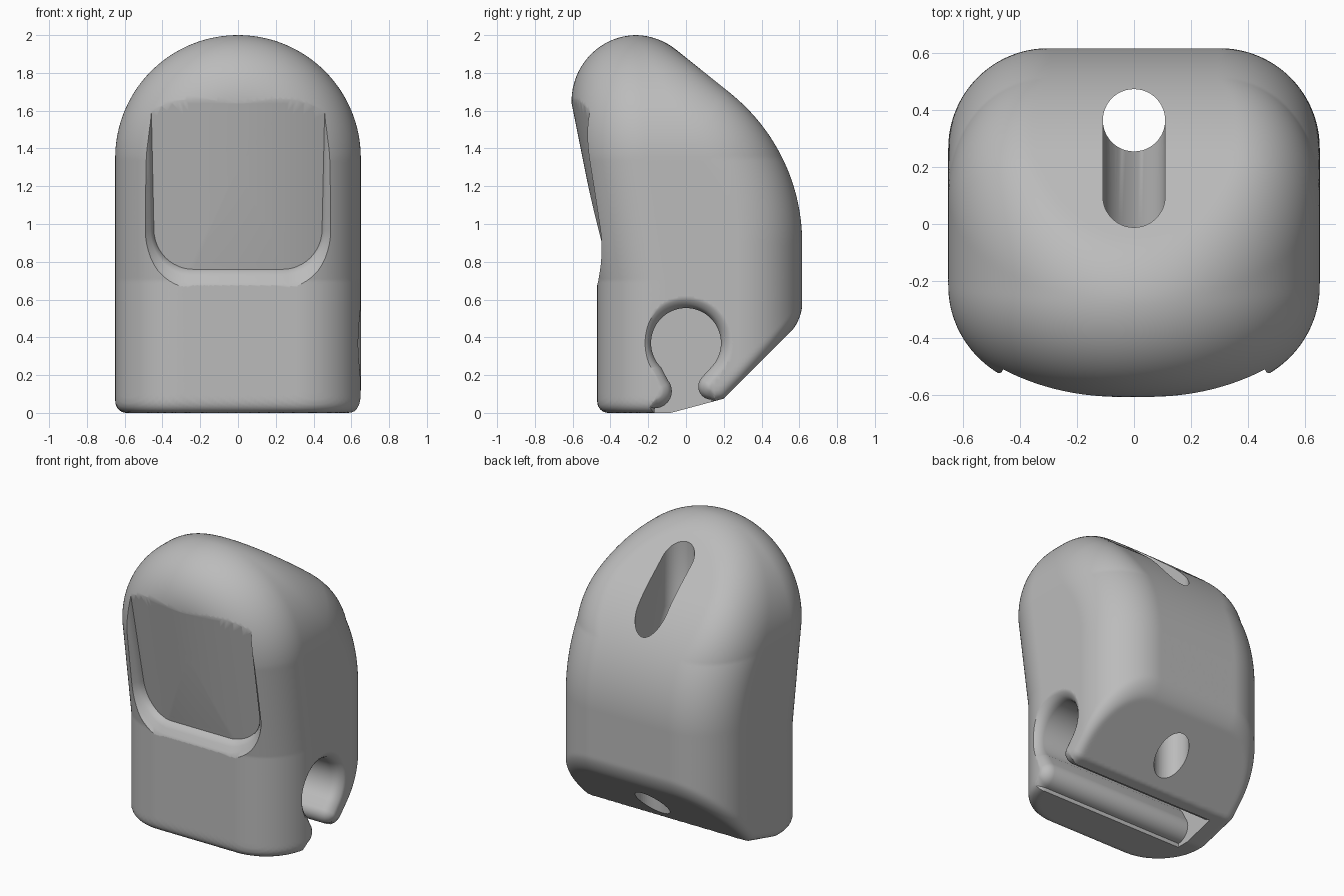
import bpy, bmesh, math
from mathutils import Vector

old = bpy.data.objects.get("Cube")
if old:
    bpy.data.objects.remove(old, do_unlink=True)

grey = bpy.data.materials.new("plain_grey")
grey.use_nodes = True
grey.diffuse_color = (0.5, 0.5, 0.5, 1)
grey.node_tree.nodes["Principled BSDF"].inputs["Base Color"].default_value = (0.5, 0.5, 0.5, 1)


def make_object(name, bm):
    bmesh.ops.recalc_face_normals(bm, faces=bm.faces[:])
    mesh = bpy.data.meshes.new(name)
    bm.to_mesh(mesh)
    bm.free()
    mesh.materials.append(grey)
    obj = bpy.data.objects.new(name, mesh)
    bpy.context.collection.objects.link(obj)
    return obj


def bridge(bm, rings):
    """Skin a list of equal closed point rings; return their vertices."""
    loops = [[bm.verts.new(p) for p in ring] for ring in rings]
    n = len(loops[0])
    for a, b in zip(loops, loops[1:]):
        for i in range(n):
            j = (i + 1) % n
            bm.faces.new((a[i], a[j], b[j], b[i]))
    return loops


def arc(cx, cy, r, start, end, steps):
    angles = [math.radians(start + (end - start) * i / steps) for i in range(steps + 1)]
    return [(cx + r * math.cos(t), cy + r * math.sin(t)) for t in angles]


def outward(points):
    """Outward normals of a counter-clockwise outline."""
    result = []
    for i, p in enumerate(points):
        q, s = points[i - 1], points[(i + 1) % len(points)]
        t = (Vector(s) - Vector(q)).normalized()
        result.append((t.y, -t.x))
    return result


# Body shape: arch, front and back profiles joined by round fillets
def fillet(a, b, r, c=0.0):
    u, v = a + r, b + r
    if u > c * v and v > c * u:
        return math.sqrt((u * u + v * v - 2 * c * u * v) / (1 - c * c)) - r
    return max(a, b)


HALF, SPRING, BEND = 0.65, 1.35, 0.9
BACK_R, BACK_Y = 1.015, -0.4
SLOPE = (0.625, 0.78)


def body_distance(p):
    x, y, z = p
    rise = max(z - SPRING, 0)
    radial = math.hypot(x, rise)
    arch, arch_z = radial - HALF, rise / max(radial, 1e-6)
    # Rear: straight, then an arc, then a straight slope
    dy, dz = y - BACK_Y, z - BEND
    if dz <= 0:
        back, back_z = dy - BACK_R, 0
    elif dz * SLOPE[0] < dy * SLOPE[1]:
        reach = math.hypot(dy, dz)
        back, back_z = reach - BACK_R, dz / reach
    else:
        back, back_z = dy * SLOPE[0] + dz * SLOPE[1] - BACK_R, SLOPE[1]
    front = -0.47 - 0.147 * max(z - 0.7, 0) - y
    d = max(fillet(arch, back, 0.35, arch_z * back_z),
            fillet(arch, front, 0.35, -0.147 * arch_z))
    # Flat foot and slanted underside
    under = max(-z, 0.26 * (y - 0.18) - 0.966 * (z - 0.07), 0.707 * (y - z - 0.125))
    return fillet(d, under, 0.06)


bm = bmesh.new()
bmesh.ops.create_icosphere(bm, subdivisions=7, radius=1)
core = Vector((0, -0.05, 0.9))
for v in bm.verts:
    ray = v.co.normalized()
    low, high = 0.0, 1.6
    for _ in range(17):
        mid = (low + high) / 2
        if body_distance(core + ray * mid) < 0:
            low = mid
        else:
            high = mid
    v.co = core + ray * low
body = make_object("body", bm)

# Front recess: convex panel with a flared border
outline = arc(-0.235, 0.97, 0.21, 180, 270, 12) + arc(0.235, 0.97, 0.21, 270, 360, 12)
right = [(0.445 + 0.02 * i / 12, 0.97 + 0.93 * i / 12) for i in range(1, 13)]
top = [(0.465 - 0.93 * i / 16, 1.9) for i in range(1, 16)]
left = [(-x, z) for x, z in reversed(right)]
outline += right + top + left


def panel_y(x, z):
    return -0.43 - 0.2 * (z - 0.76) + 0.42 * x * x


rings = []
for i in range(1, 17):
    s = i / 16
    pts = [(x * s, 1.3 + (z - 1.3) * s) for x, z in outline]
    rings.append([(x, panel_y(x, z), z) for x, z in pts])
normals = outward(outline)
for out, depth in ((0.01, 0.02), (0.035, 0.04), (0.07, 0.055), (0.1, 0.075), (0.11, 0.4)):
    rings.append([(x + 0.55 * out * n[0], panel_y(x, z) - depth, z + out * n[1])
                  for (x, z), n in zip(outline, normals)])
bm = bmesh.new()
loops = bridge(bm, rings)
hub = bm.verts.new((0, panel_y(0, 1.3), 1.3))
for i, v in enumerate(loops[0]):
    bm.faces.new((hub, v, loops[0][i - 1]))
bm.faces.new(loops[-1])
recess = make_object("recess_cutter", bm)

# Cross groove: round seat with rounded lips, blind at one end, flared at the other
groove = arc(0, 0.37, 0.185, -45, 225, 48) + arc(-0.165, 0.115, 0.09, 40, -90, 14)
groove += [(-0.18, -0.1), (0.16, -0.1)] + arc(0.135, 0.14, 0.07, 270, 140, 14)
normals = outward(groove)
stations = ((-0.5, 0), (0.58, 0), (0.605, 0.006), (0.628, 0.02), (0.644, 0.042),
            (0.652, 0.06), (0.8, 0.06))
bm = bmesh.new()
loops = bridge(bm, [[(x, y + n[0] * out, z + n[1] * out)
                     for (y, z), n in zip(groove, normals)] for x, out in stations])
bm.faces.new(loops[0])
bm.faces.new(loops[-1])
groove_cutter = make_object("groove_cutter", bm)

# Cord passage: upright bore plus a slot with a slanted floor
BORE_Y, SLOT_Y, BORE_R = 0.363, 0.097, 0.109


def hull(name, ends):
    bm = bmesh.new()
    for y, z in ends:
        for px, py in arc(0, y, BORE_R, 0, 352.5, 47):
            bm.verts.new((px, py, z))
    bmesh.ops.convex_hull(bm, input=bm.verts[:])
    return make_object(name, bm)


bore = hull("bore_cutter", [(BORE_Y, -0.2), (BORE_Y, 2.2)])
slot = hull("slot_cutter", [(BORE_Y, 0.95), (BORE_Y, 2.25), (SLOT_Y, 1.45), (SLOT_Y, 2.25)])

# Cut the body, then drop the cutters
bpy.context.view_layer.objects.active = body
for cutter in (recess, groove_cutter, bore, slot):
    cutter.hide_render = True
    mod = body.modifiers.new(cutter.name, "BOOLEAN")
    mod.operation, mod.solver, mod.object = "DIFFERENCE", "EXACT", cutter
    bpy.ops.object.modifier_apply(modifier=mod.name)
    bpy.data.objects.remove(cutter, do_unlink=True)

bpy.ops.object.select_all(action="DESELECT")
body.select_set(True)
bpy.ops.object.shade_smooth_by_angle(angle=math.radians(35))
